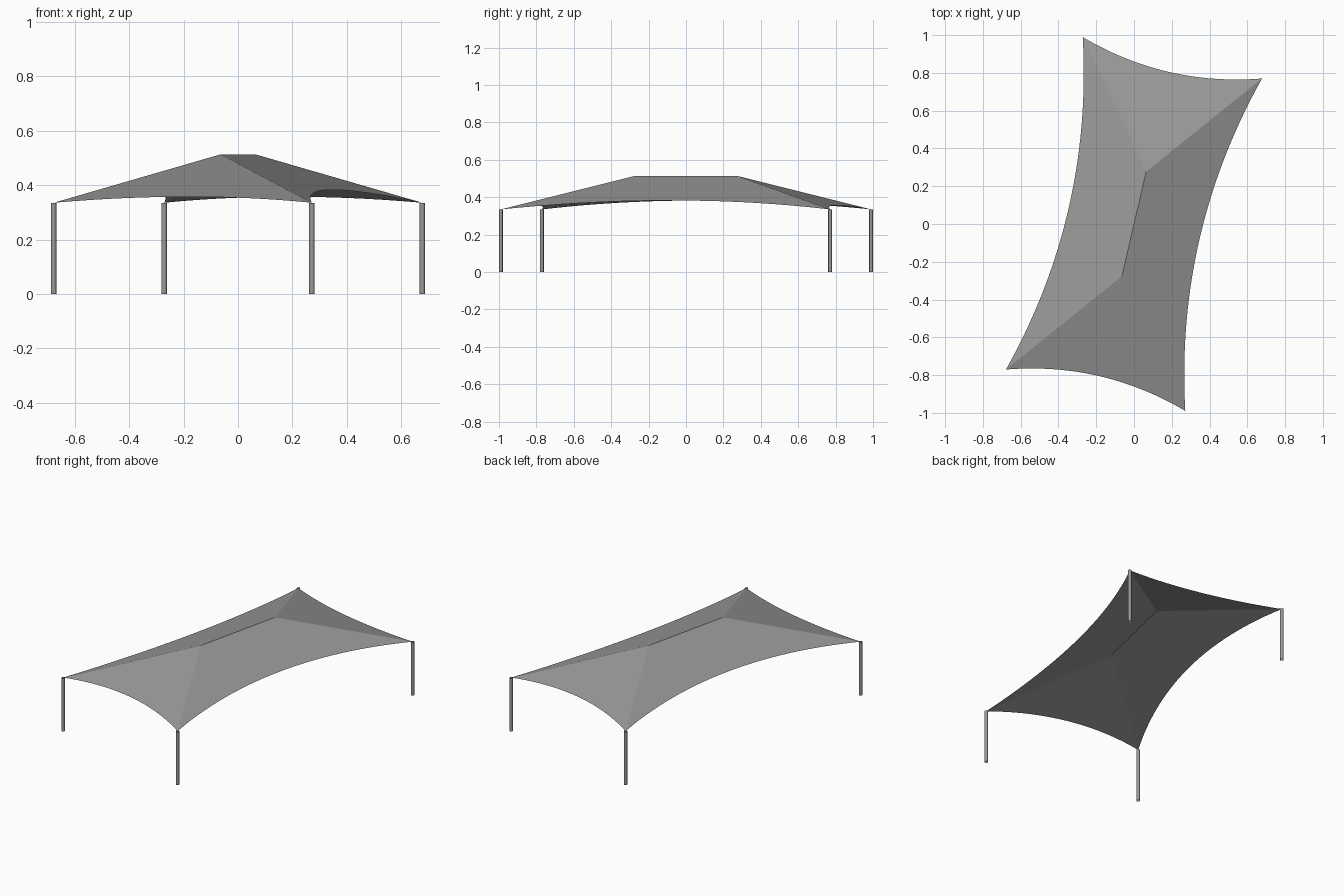
import bpy, bmesh
from math import radians
from mathutils import Vector, Matrix

if "Cube" in bpy.data.objects:
    bpy.data.objects.remove(bpy.data.objects["Cube"])

HW, HL = 0.487, 0.903          # half width / half length of the post rectangle
EAVE, TOP = 0.335, 0.513       # eave corner and ridge heights
RIDGE = 0.284                  # half length of the ridge
N = 28                         # segments along each scalloped edge
TURN = Matrix.Rotation(radians(-13), 4, 'Z')

grey = bpy.data.materials.new("dark_grey")
grey.diffuse_color = (0.32, 0.32, 0.32, 1)
grey.use_nodes = True
grey.node_tree.nodes["Principled BSDF"].inputs["Base Color"].default_value = grey.diffuse_color


def panel(bm, a, b, ra, rb, sag):
    """Flat canopy panel from scalloped edge a-b up to ridge points ra-rb."""
    up = ((ra + rb) / 2 - (a + b) / 2)
    inward = up * (sag / Vector((up.x, up.y)).length)
    edge = []
    for i in range(N + 1):
        t = i / N
        edge.append(bm.verts.new(a.lerp(b, t) + inward * (4 * t * (1 - t))))
    if ra == rb:
        apex = bm.verts.new(ra)
        for i in range(N):
            bm.faces.new((edge[i], edge[i + 1], apex))
    else:
        top = [bm.verts.new(ra.lerp(rb, i / N)) for i in range(N + 1)]
        for i in range(N):
            bm.faces.new((edge[i], edge[i + 1], top[i + 1], top[i]))


# Canopy: two long sides and two hipped ends
bm = bmesh.new()
fl, fr, br, bl = (Vector((x * HW, y * HL, EAVE))
                  for x, y in ((-1, -1), (1, -1), (1, 1), (-1, 1)))
rf, rb = Vector((0, -RIDGE, TOP)), Vector((0, RIDGE, TOP))
panel(bm, fr, br, rf, rb, 0.131)
panel(bm, bl, fl, rb, rf, 0.131)
panel(bm, fl, fr, rf, rf, 0.077)
panel(bm, br, bl, rb, rb, 0.077)
bmesh.ops.remove_doubles(bm, verts=bm.verts, dist=1e-5)
bm.transform(TURN)
mesh = bpy.data.meshes.new("canopy")
bm.to_mesh(mesh)
bm.free()
mesh.materials.append(grey)
bpy.context.collection.objects.link(bpy.data.objects.new("canopy", mesh))

# Corner posts: open tubes
for name, c in (("front_left_post", fl), ("front_right_post", fr),
                ("back_right_post", br), ("back_left_post", bl)):
    p = TURN @ c
    bpy.ops.mesh.primitive_cylinder_add(vertices=16, radius=0.01, depth=EAVE,
                                        end_fill_type='NOTHING',
                                        location=(p.x, p.y, EAVE / 2))
    post = bpy.context.object
    post.name = name
    post.data.materials.append(grey)
    bpy.ops.object.shade_smooth_by_angle()
